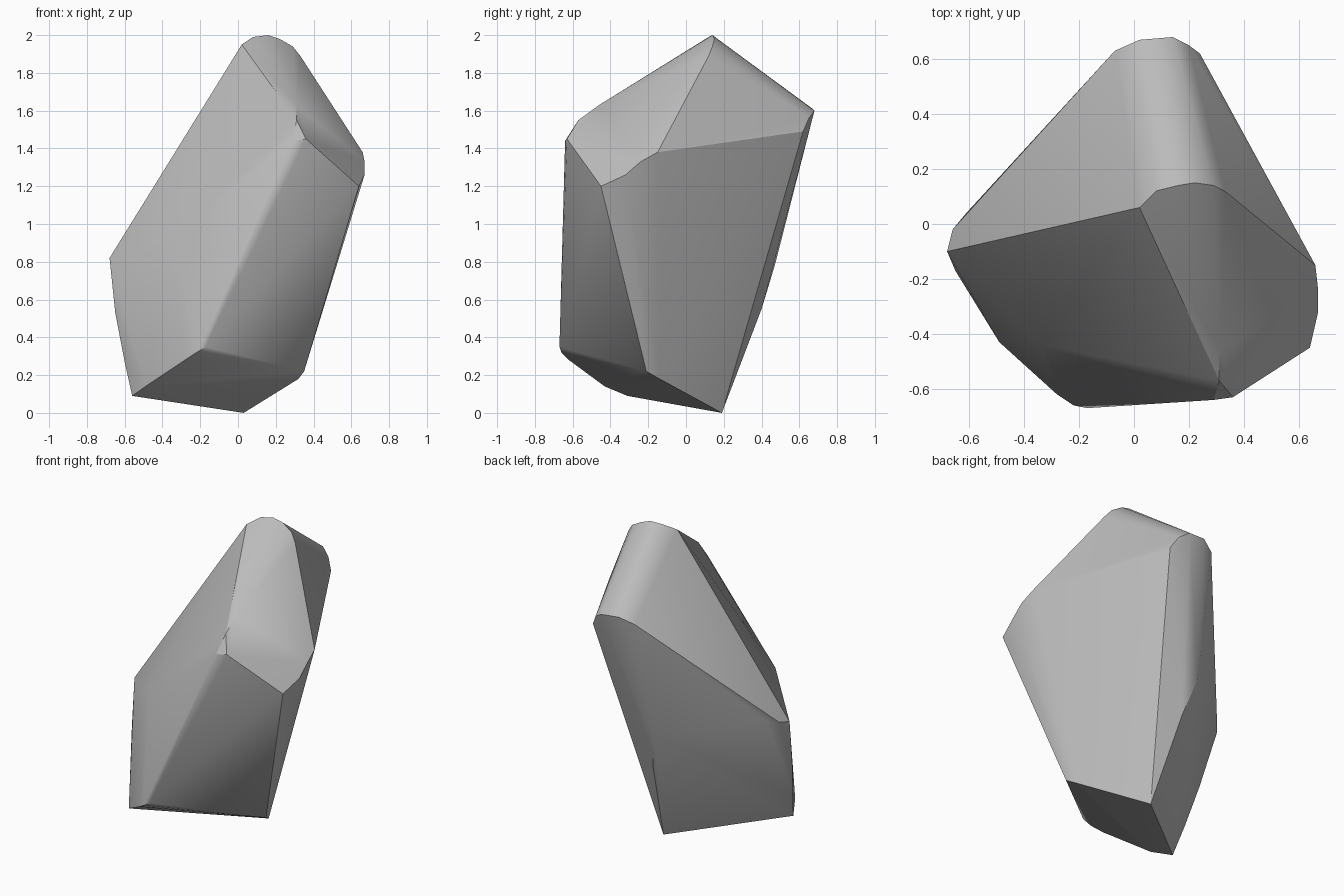
import bpy
import bmesh
import math


def make_material(name, color):
    """One flat colour, shown in the viewport and in a render."""
    material = bpy.data.materials.new(name)
    material.use_nodes = True
    material.diffuse_color = color
    shader = material.node_tree.nodes["Principled BSDF"]
    shader.inputs["Base Color"].default_value = color
    shader.inputs["Roughness"].default_value = 0.9
    return material


def build_boulder(name, rims, material):
    """Wrap a tight convex skin around the worn rims of the stone."""
    mesh = bpy.data.meshes.new(name)
    bm = bmesh.new()
    for rim in rims:
        for corner in rim:
            bm.verts.new(corner)
    hull = bmesh.ops.convex_hull(bm, input=bm.verts[:])
    unused = {item for item in hull["geom_interior"] + hull["geom_unused"]
              if isinstance(item, bmesh.types.BMVert)}
    bmesh.ops.delete(bm, geom=list(unused), context="VERTS")
    # Merge nearly level triangles into broad chipped facets
    bmesh.ops.dissolve_limit(bm, angle_limit=math.radians(2),
                             verts=bm.verts[:], edges=bm.edges[:])
    bmesh.ops.recalc_face_normals(bm, faces=bm.faces[:])
    bm.to_mesh(mesh)
    bm.free()
    mesh.materials.append(material)
    boulder = bpy.data.objects.new(name, mesh)
    bpy.context.collection.objects.link(boulder)
    return boulder


default_cube = bpy.data.objects.get("Cube")
if default_cube:
    bpy.data.objects.remove(default_cube, do_unlink=True)

# Rounded front end of the sloping crest
crest_front = [
    (0.02, 0.06, 1.95), (0.08, 0.12, 1.99), (0.16, 0.14, 2.0),
    (0.22, 0.15, 1.98), (0.29, 0.14, 1.94), (0.33, 0.12, 1.89),
]

# Rounded back end of the crest
crest_back = [
    (-0.07, 0.63, 1.57), (0.02, 0.67, 1.61), (0.14, 0.68, 1.6),
    (0.2, 0.65, 1.56), (0.24, 0.62, 1.49),
]

# Shoulder on the +x side
high_shoulder = [
    (0.66, -0.15, 1.38), (0.67, -0.24, 1.33),
    (0.67, -0.32, 1.26), (0.64, -0.45, 1.2),
]

# Nose at the front, below the crest
nose = [
    (0.31, -0.46, 1.63), (0.31, -0.57, 1.55),
    (0.36, -0.63, 1.45), (0.29, -0.64, 1.44),
]

# Low shoulder and curved edge on the -x side
low_shoulder = [
    (-0.61, 0.04, 0.86), (-0.66, -0.02, 0.84), (-0.68, -0.1, 0.82),
    (-0.65, -0.17, 0.53), (-0.6, -0.25, 0.27), (-0.34, -0.44, 0.95),
]

# Bent edge down the back
back_edge = [(-0.1, 0.47, 0.78), (-0.04, 0.4, 0.55)]

# Slanted rim around the underside
foot = [
    (0.03, 0.19, 0), (0.32, -0.14, 0.18), (0.35, -0.21, 0.22),
    (-0.17, -0.67, 0.35), (-0.22, -0.66, 0.32), (-0.28, -0.62, 0.28),
    (-0.49, -0.43, 0.14), (-0.56, -0.31, 0.09),
]

stone_grey = make_material("stone grey", (0.5, 0.5, 0.5, 1))
rims = [crest_front, crest_back, high_shoulder, nose,
        low_shoulder, back_edge, foot]
boulder = build_boulder("boulder", rims, stone_grey)

# Soft worn bends, crisp broken edges
bpy.ops.object.select_all(action="DESELECT")
bpy.context.view_layer.objects.active = boulder
boulder.select_set(True)
bpy.ops.object.shade_smooth_by_angle(angle=math.radians(30))
